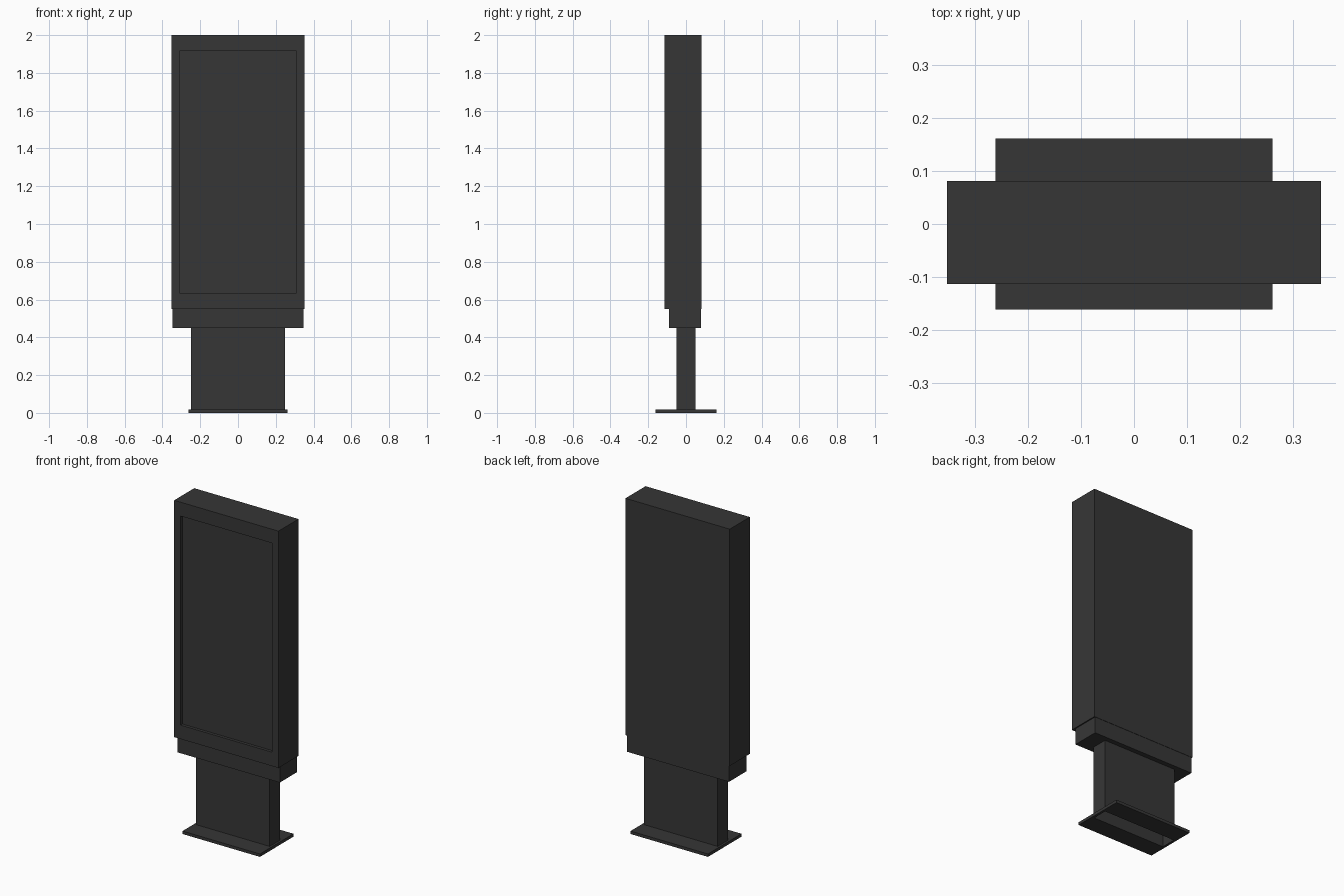
import bpy
import bmesh
from mathutils import Vector

default = bpy.data.objects.get("Cube")
if default:
    bpy.data.objects.remove(default, do_unlink=True)

charcoal = bpy.data.materials.new("charcoal")
charcoal.use_nodes = True
colour = (0.037, 0.037, 0.037, 1)
charcoal.diffuse_color = colour
charcoal.node_tree.nodes["Principled BSDF"].inputs["Base Color"].default_value = colour


def finish(name, bm):
    bmesh.ops.recalc_face_normals(bm, faces=bm.faces)
    mesh = bpy.data.meshes.new(name)
    bm.to_mesh(mesh)
    bm.free()
    mesh.materials.append(charcoal)
    obj = bpy.data.objects.new(name, mesh)
    bpy.context.collection.objects.link(obj)
    return obj


def box(half_x, y, z):
    """Box centred on x, spanning the given y and z ranges."""
    bm = bmesh.new()
    bmesh.ops.create_cube(bm, size=1)
    for v in bm.verts:
        v.co = Vector((2 * half_x * v.co.x, y[v.co.y > 0], z[v.co.z > 0]))
    return bm


def sleeve(name, outer, inner, z):
    """Rectangular ring, open through the middle."""
    bm = bmesh.new()
    corners = ((-1, -1), (1, -1), (1, 1), (-1, 1))
    loops = [[bm.verts.new((sx * size[0], sy * size[1], h)) for sx, sy in corners]
             for size, h in ((outer, z[0]), (outer, z[1]), (inner, z[1]), (inner, z[0]))]
    for a, b in zip(loops, loops[1:] + loops[:1]):
        for i in range(4):
            j = (i + 1) % 4
            bm.faces.new((a[i], a[j], b[j], b[i]))
    return finish(name, bm)


# Foot plate with a slot, and the hollow column standing in it
sleeve("base_plate", (0.262, 0.162), (0.249, 0.049), (0, 0.018))
sleeve("pedestal", (0.25, 0.05), (0.247, 0.047), (0, 0.452))

# Lower skirt, slightly narrower than the cabinet
finish("lower_skirt", box(0.346, (-0.09, 0.079), (0.45, 0.56)))

# Cabinet with a recessed screen in its front face
bm = box(0.353, (-0.113, 0.081), (0.55, 2))
bm.normal_update()
front = min(bm.faces, key=lambda f: f.calc_center_median().y)
bmesh.ops.inset_individual(bm, faces=[front], thickness=0.04)
for v in front.verts:
    v.co.x = 0.31 if v.co.x > 0 else -0.31
    v.co.z = 1.915 if v.co.z > 1 else 0.635
screen = bmesh.ops.extrude_discrete_faces(bm, faces=[front])["faces"][0]
bmesh.ops.translate(bm, verts=screen.verts, vec=(0, 0.018, 0))
finish("display_cabinet", bm)
